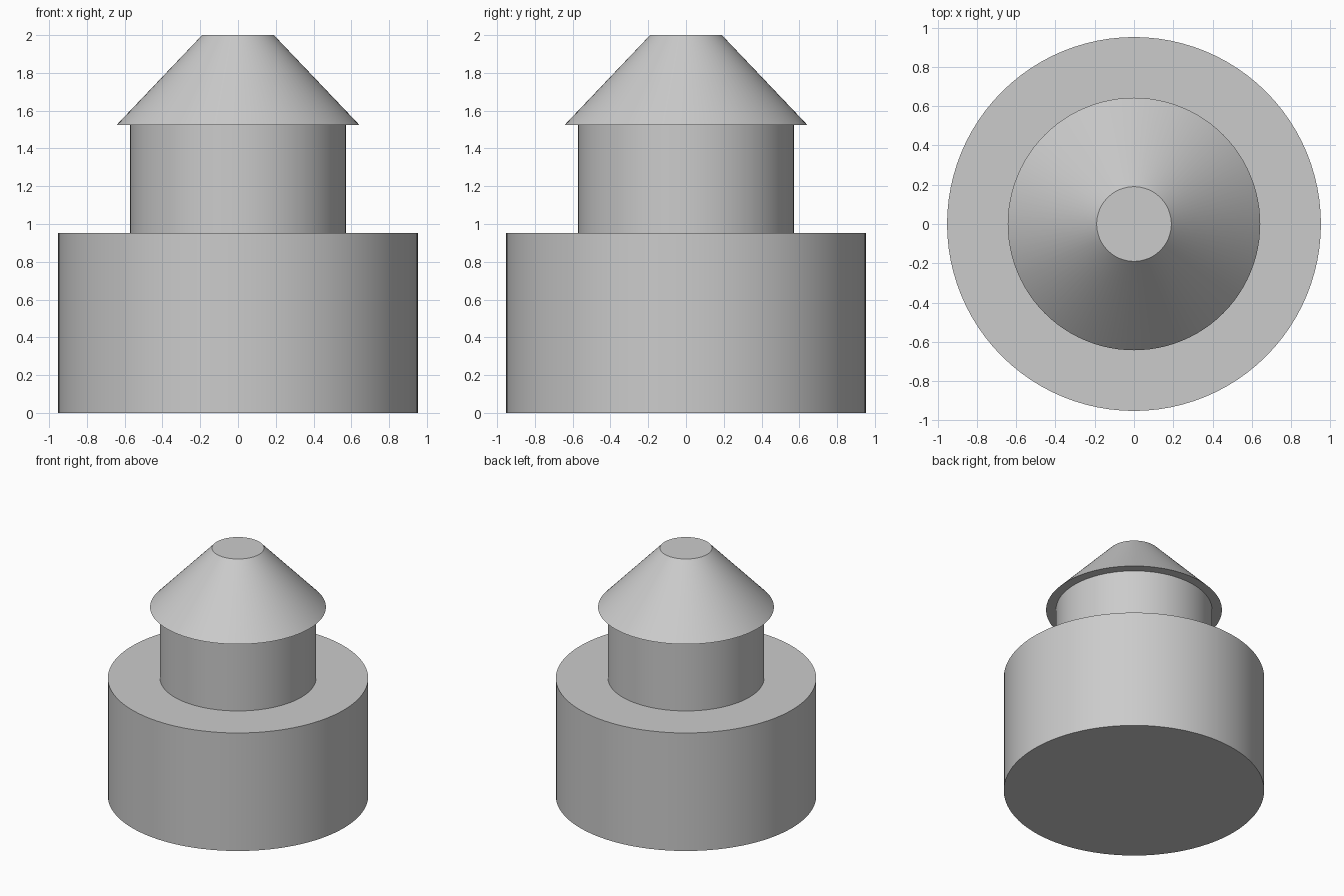
import bpy
import math

cube = bpy.data.objects.get("Cube")
if cube:
    bpy.data.objects.remove(cube, do_unlink=True)

SIDES = 96

# One plain grey for the whole model
grey = bpy.data.materials.new("light_grey")
grey.use_nodes = True
colour = (0.6, 0.6, 0.6, 1.0)
grey.diffuse_color = colour
grey.node_tree.nodes["Principled BSDF"].inputs["Base Color"].default_value = colour


def round_part(name, bottom, top, bottom_radius, top_radius):
    """Add a capped cylinder or truncated cone between two heights."""
    bpy.ops.mesh.primitive_cone_add(
        vertices=SIDES, radius1=bottom_radius, radius2=top_radius,
        depth=top - bottom, location=(0, 0, (bottom + top) / 2))
    part = bpy.context.object
    part.name = part.data.name = name
    part.data.materials.append(grey)
    bpy.ops.object.shade_smooth_by_angle(angle=math.radians(30))
    return part


# Wide drum, narrower neck, and overhanging tapered cap
round_part("base_drum", 0, 0.952, 0.952, 0.952)
round_part("neck", 0.952, 1.524, 0.571, 0.571)
round_part("tapered_cap", 1.524, 2.0, 0.643, 0.19)
